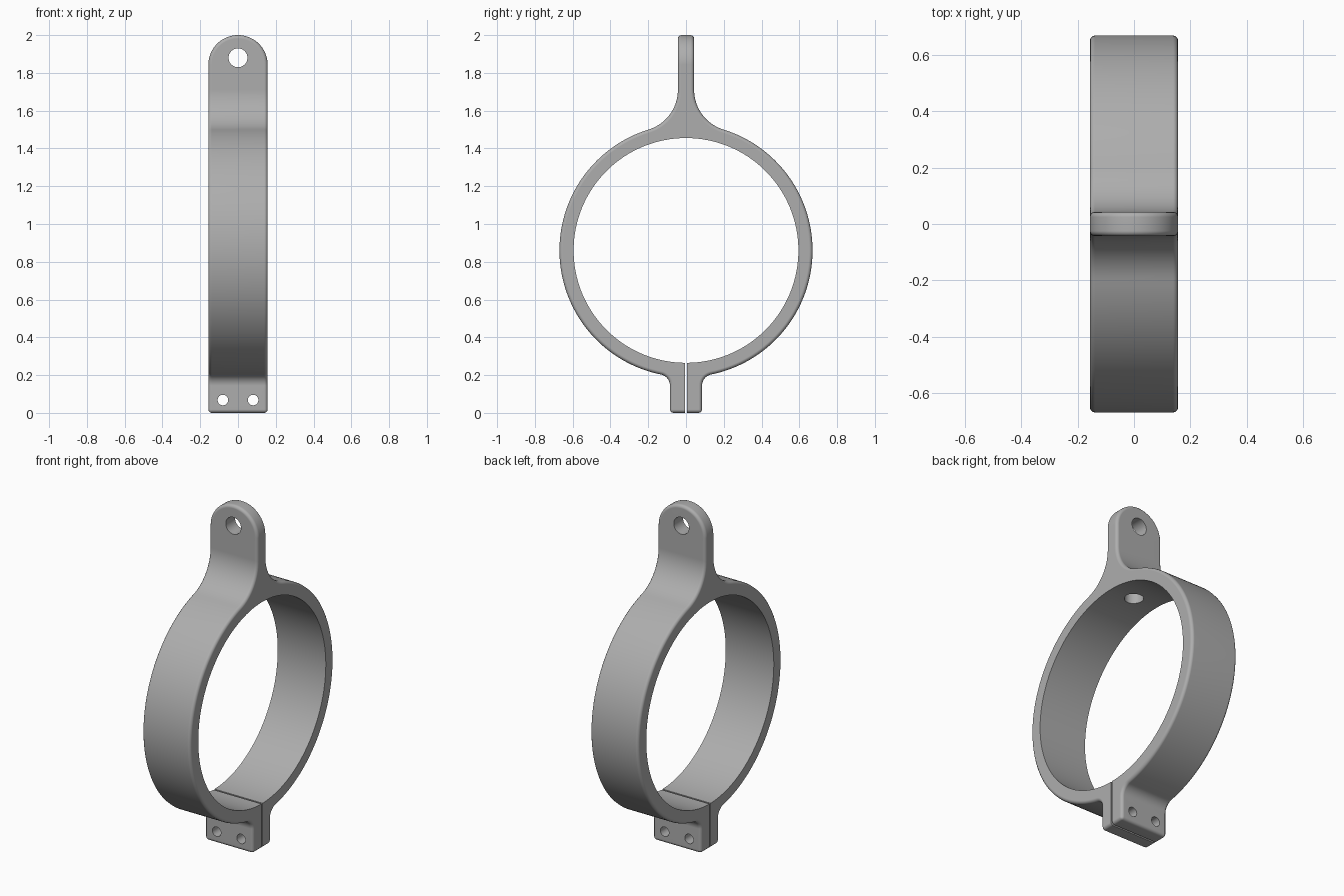
import bpy, bmesh, math
from mathutils import Vector

cube = bpy.data.objects.get("Cube")
if cube:
    bpy.data.objects.remove(cube, do_unlink=True)

RING_Z, R_IN, R_OUT = 0.86, 0.595, 0.67
HALF_WIDTH = 0.157
SLIT = 0.005
TAB, CLAMP = 0.043, 0.085      # half thicknesses of the upper and lower lugs


def arc(cx, cz, r, a0, a1, n):
    return [(cx + r * math.cos(a0 + (a1 - a0) * i / n),
             cz + r * math.sin(a0 + (a1 - a0) * i / n)) for i in range(n + 1)]


def prism(name, outline, axis, half):
    """Extrude a 2D outline along the x or y axis; second coordinate is z."""
    bm = bmesh.new()
    place = (lambda u, v, d: (d, u, v)) if axis == "x" else (lambda u, v, d: (u, d, v))
    face = bm.faces.new([bm.verts.new(place(u, v, -half)) for u, v in outline])
    new = bmesh.ops.extrude_face_region(bm, geom=[face])["geom"]
    shift = Vector(place(0, 0, 2 * half))
    bmesh.ops.translate(bm, vec=shift, verts=[g for g in new if isinstance(g, bmesh.types.BMVert)])
    bmesh.ops.recalc_face_normals(bm, faces=bm.faces)
    mesh = bpy.data.meshes.new(name)
    bm.to_mesh(mesh)
    bm.free()
    ob = bpy.data.objects.new(name, mesh)
    bpy.context.collection.objects.link(ob)
    return ob


def boolean(ob, cutter, operation):
    mod = ob.modifiers.new("cut", "BOOLEAN")
    mod.object, mod.operation, mod.solver = cutter, operation, "EXACT"
    bpy.context.view_layer.update()
    graph = bpy.context.evaluated_depsgraph_get()
    mesh = bpy.data.meshes.new_from_object(ob.evaluated_get(graph))
    ob.modifiers.clear()
    ob.data = mesh
    bpy.data.objects.remove(cutter, do_unlink=True)


def fillet(half, r, side):
    """Centre of a fillet between a lug face and the ring, and its angle on the ring."""
    y = half + r
    z = side * math.sqrt((R_OUT + r) ** 2 - y ** 2)
    return y, RING_Z + z, math.atan2(z, y)


# Half of the side profile, from the slit round to the upper lug
ly, lz, la = fillet(CLAMP, 0.06, -1)
uy, uz, ua = fillet(TAB, 0.22, 1)
half = [(SLIT, -0.1), (CLAMP, -0.1)]
half += arc(ly, lz, 0.06, math.pi, la + math.pi, 10)
half += arc(0, RING_Z, R_OUT, la, ua, 72)[1:-1]
half += arc(uy, uz, 0.22, ua + math.pi, math.pi, 16)
half += [(TAB, 2.1)]
gap = math.asin(SLIT / R_IN)
bore = arc(0, RING_Z, R_IN, -math.pi / 2 - gap, -2.5 * math.pi + gap, 128)
outline = half + [(-y, z) for y, z in reversed(half)] + bore
clamp = prism("hanger_clamp", outline, "x", 0.25)

# Front outline trims the width and rounds the upper lug
arch = [(-HALF_WIDTH, 0), (HALF_WIDTH, 0)]
arch += arc(0, 2 - HALF_WIDTH, HALF_WIDTH, 0, math.pi, 32)
boolean(clamp, prism("front_trim", arch, "y", 1), "INTERSECT")

# Round the outer edges, leaving bore and slit crisp
bm = bmesh.new()
bm.from_mesh(clamp.data)
bmesh.ops.remove_doubles(bm, verts=bm.verts, dist=0.0001)


def is_outer(edge):
    mid = (edge.verts[0].co + edge.verts[1].co) / 2
    if abs(mid.y) < SLIT + 0.002 and mid.z < RING_Z:
        return False
    return math.hypot(mid.y, mid.z - RING_Z) > R_IN + 0.02


edges = [e for e in bm.edges if e.is_manifold and e.calc_face_angle() > 0.9 and is_outer(e)]
bmesh.ops.bevel(bm, geom=edges, offset=0.018, offset_type="OFFSET", segments=3,
                profile=0.5, affect="EDGES", clamp_overlap=True)
bm.to_mesh(clamp.data)
bm.free()

# Lug hole and clamp bolt holes
for x, z, r in ((0, 1.88, 0.05), (-0.08, 0.068, 0.028), (0.08, 0.068, 0.028)):
    boolean(clamp, prism("hole_cutter", arc(x, z, r, 0, 2 * math.pi, 32)[:-1], "y", 0.5), "DIFFERENCE")

# Blind hole in the top of the bore
bpy.ops.mesh.primitive_cylinder_add(vertices=32, radius=0.052, depth=0.16,
                                    location=(0, 0, RING_Z + R_IN))
boolean(clamp, bpy.context.object, "DIFFERENCE")

# Material and shading
grey = bpy.data.materials.new("plain_grey")
grey.use_nodes = True
colour = (0.42, 0.42, 0.42, 1)
grey.diffuse_color = colour
grey.node_tree.nodes["Principled BSDF"].inputs["Base Color"].default_value = colour
clamp.data.materials.clear()
clamp.data.materials.append(grey)
for poly in clamp.data.polygons:
    poly.material_index = 0
bpy.ops.object.select_all(action="DESELECT")
clamp.select_set(True)
bpy.context.view_layer.objects.active = clamp
bpy.ops.object.shade_smooth_by_angle(angle=math.radians(40))
weighted = clamp.modifiers.new("even_shading", "WEIGHTED_NORMAL")
weighted.keep_sharp = True
